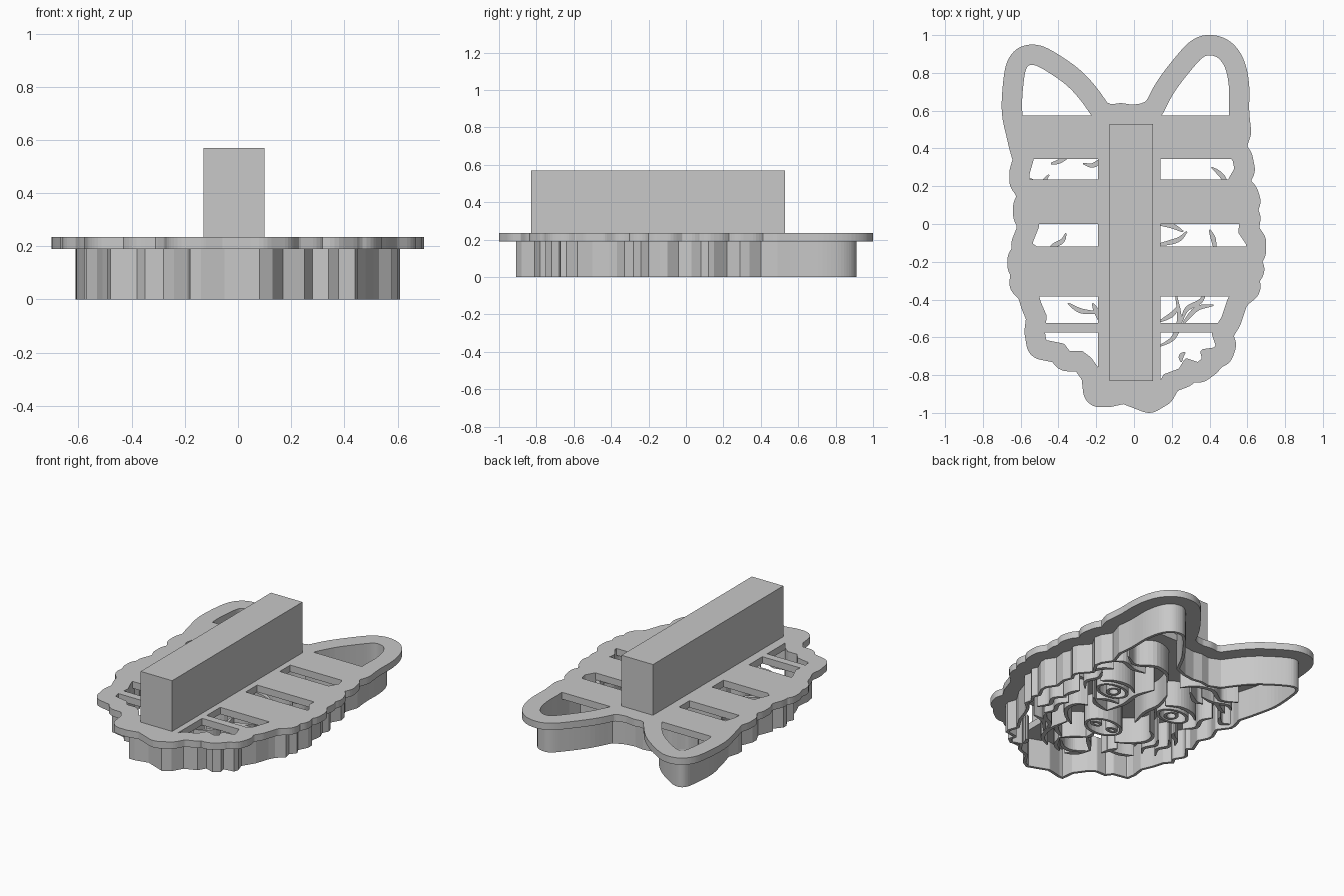
import bpy, bmesh
from math import sin, cos, pi, atan2, ceil
from mathutils import Vector
from mathutils.geometry import intersect_point_line, delaunay_2d_cdt

cube = bpy.data.objects.get("Cube")
if cube:
    bpy.data.objects.remove(cube)

grey = bpy.data.materials.new("grey plastic")
grey.use_nodes = True
grey.diffuse_color = (0.58, 0.58, 0.58, 1)
grey.node_tree.nodes["Principled BSDF"].inputs["Base Color"].default_value = grey.diffuse_color

FLANGE_LOW, FLANGE_TOP, HANDLE_TOP = 0.19, 0.235, 0.57


def points(*pairs):
    """Hundredths to vectors."""
    return [Vector(p) / 100 for p in pairs]


def edges_of(loop):
    return zip(loop, loop[1:] + loop[:1])


def smooth(pts, steps=5):
    """Open Catmull-Rom path through the points."""
    ext = [2 * pts[0] - pts[1]] + pts + [2 * pts[-1] - pts[-2]]
    out = []
    for a, b, c, d in zip(ext, ext[1:], ext[2:], ext[3:]):
        for i in range(steps):
            t = i / steps
            out.append(0.5 * (2 * b + (c - a) * t + (2 * a - 5 * b + 4 * c - d) * t ** 2
                              + (3 * b - a - 3 * c + d) * t ** 3))
    return out + [pts[-1]]


def distance(p, loop):
    best = 9
    for a, b in edges_of(loop):
        t = intersect_point_line(p, a, b)[1]
        best = min(best, (p - a.lerp(b, min(max(t, 0), 1))).length)
    return best


def offset(loop, d):
    """Round offset of a clockwise loop: outward for d > 0, inward for d < 0."""
    out, n = [], len(loop)
    for i, b in enumerate(loop):
        a, c = loop[i - 1], loop[(i + 1) % n]
        before, after = b - a, c - b
        start = atan2(before.x, -before.y)
        sweep = (atan2(after.x, -after.y) - start + pi) % (2 * pi) - pi
        arc = max(1, ceil(abs(sweep) / 0.2))
        for k in range(arc + 1):
            ang = start + sweep * k / arc
            out.append(b + d * Vector((cos(ang), sin(ang))))
        side = d * Vector((-after.y, after.x)).normalized()
        steps = ceil(after.length / 0.01)
        out += [b.lerp(c, k / steps) + side for k in range(1, steps)]
    kept = []
    for p in out:
        if distance(p, loop) > abs(d) - 0.0005 and (not kept or (p - kept[-1]).length > 0.002):
            kept.append(p)
    return kept


def clip(loop, axis, limit, sign):
    """Keep the part of a loop on one side of an axis line."""
    out = []
    for a, b in edges_of(loop):
        da, db = sign * (a[axis] - limit), sign * (b[axis] - limit)
        if da >= 0:
            out.append(a)
        if da * db < 0:
            out.append(a.lerp(b, da / (da - db)))
    return out


def inside(p, loops):
    """Even-odd test, so inner loops count as holes."""
    odd = False
    for loop in loops:
        for a, b in edges_of(loop):
            if (a.y > p.y) != (b.y > p.y):
                odd ^= p.x < a.x + (b.x - a.x) * (p.y - a.y) / (b.y - a.y)
    return odd


def plate(name, loops, low, high):
    """Extruded flat shape; inner loops become holes."""
    verts, edges = [], []
    for loop in loops:
        first, n = len(verts), len(loop)
        verts += loop
        edges += [(first + i, first + (i + 1) % n) for i in range(n)]
    flat, _, tris = delaunay_2d_cdt(verts, edges, [], 0, 0.00001)[:3]
    bm = bmesh.new()
    corners = [bm.verts.new((p.x, p.y, low)) for p in flat]
    for tri in tris:
        if inside(sum((flat[i] for i in tri), Vector((0, 0))) / 3, loops):
            bm.faces.new([corners[i] for i in tri])
    bmesh.ops.delete(bm, geom=[v for v in bm.verts if not v.link_faces], context='VERTS')
    grown = bmesh.ops.extrude_face_region(bm, geom=bm.faces[:], use_keep_orig=True)["geom"]
    top = [v for v in grown if isinstance(v, bmesh.types.BMVert)]
    bmesh.ops.translate(bm, verts=top, vec=(0, 0, high - low))
    bmesh.ops.recalc_face_normals(bm, faces=bm.faces)
    mesh = bpy.data.meshes.new(name)
    bm.to_mesh(mesh)
    bm.free()
    mesh.materials.append(grey)
    bpy.context.collection.objects.link(bpy.data.objects.new(name, mesh))


def oval(x, y, rx, ry):
    return [Vector((x + rx * cos(a * pi / 12), y + ry * sin(a * pi / 12))) for a in range(24)]


def ring(name, x, y, rx, ry):
    plate(name, [oval(x, y, rx, ry), oval(x, y, rx - 0.018, ry - 0.018)], 0.02, FLANGE_LOW)


def stroke(name, *pairs):
    """Thin upright blade along a smooth path, tapering at both ends."""
    path, left, right = smooth(points(*pairs)), [], []
    for i, p in enumerate(path):
        along = (path[min(i + 1, len(path) - 1)] - path[max(i - 1, 0)]).normalized()
        width = 0.004 + 0.009 * sin(pi * i / (len(path) - 1))
        side = Vector((-along.y, along.x)) * width
        left.append(p + side)
        right.append(p - side)
    plate(name, [left + right[::-1]], 0.02, FLANGE_LOW)


# Head outline, clockwise: ears are smooth, fur is jagged
right_ear = smooth(points((13, 58), (20, 71), (30, 84), (36, 90), (41, 91), (46, 89),
                          (50, 83), (52, 73), (52, 60), (53, 49)))
right_cheek = points((50, 40), (54, 34), (55, 29), (51, 22), (57, 15), (58, 12),
                     (56, 8), (58, 3), (57, -4), (61, -10), (61, -14), (58, -20), (60, -24),
                     (57, -28), (58, -33), (53, -37), (51, -41), (48, -50), (43, -58))
chin = points((45, -64), (44, -67), (37, -68), (38, -72), (34, -75), (28, -73), (25, -78),
              (17, -81), (13, -88), (8, -91), (-5, -86), (-14, -88), (-18, -88), (-19, -79),
              (-24, -72), (-28, -69), (-35, -69), (-38, -65), (-43, -64), (-48, -63))
left_cheek = points((-49, -57), (-48, -49), (-51, -42), (-53, -35), (-57, -31), (-55, -27),
                    (-58, -22), (-58, -19), (-53, -13), (-56, -11), (-52, -1), (-55, 5),
                    (-55, 9), (-52, 16), (-57, 23), (-57, 27), (-55, 34), (-57, 41))
left_ear = smooth(points((-58, 45), (-61, 60), (-60, 77), (-58, 84), (-54, 86), (-48, 84),
                         (-36, 76), (-28, 68), (-20, 57)))
crown = points((-13, 54), (-7, 55), (-1, 54), (6, 55))
outline = right_ear + right_cheek + chin + left_cheek + left_ear + crown
inner = offset(outline, -0.018)

# Windows left open between the cross bars
windows = []
for y0, y1, right, left in ((0.575, 1, 0, 0), (0.235, 0.345, 0.14, -0.19), (-0.12, 0, 0.14, -0.19),
                            (-0.525, -0.385, 0.14, -0.19), (-1, -0.575, 0.14, -0.19)):
    for sign, edge in ((1, right), (-1, left)):
        windows.append(clip(clip(clip(inner, 0, edge, sign), 1, y0, 1), 1, y1, -1))

plate("flange", [offset(outline, 0.09)] + windows, FLANGE_LOW, FLANGE_TOP)
plate("cutting_wall", [outline, inner], 0, FLANGE_LOW)
plate("handle", [points((-13, -83), (-13, 53), (10, 53), (10, -83))], FLANGE_TOP, HANDLE_TOP)

# Face, mirrored about the middle of the head
MID = 0.01
for side, s in (("left", 1), ("right", -1)):
    def blade(name, *pairs):
        stroke(side + name, *[(100 * MID + s * x, y) for x, y in pairs])

    ring(side + "_eye", MID + s * 0.235, 0.09, 0.11, 0.075)
    ring(side + "_pupil", MID + s * 0.225, 0.09, 0.045, 0.045)
    ring(side + "_nostril", MID + s * 0.06, -0.27, 0.04, 0.028)
    blade("_mouth", (0, -43), (6, -48), (12, -54))
    blade("_muzzle", (24, -13), (30, -17), (31, -24), (26, -31), (17, -37))
    blade("_nose_bridge", (11, -11), (8, 2), (9, 14), (5, 26))
    blade("_eye_patch", (38, 1), (43, 8), (40, 16), (43, 23))
    blade("_brow", (12, 16), (20, 20), (30, 19), (37, 14))
    blade("_forehead", (5, 38), (11, 45), (22, 48), (33, 42), (43, 47))
    blade("_temple", (22, 38), (31, 37), (40, 40), (46, 37))
    blade("_cheek_fur", (40, -14), (45, -20), (42, -27), (46, -34))
    blade("_jaw_fur", (35, -18), (38, -24), (35, -31), (38, -37))
    blade("_chin_fur", (2, -66), (8, -62), (12, -54))
ring("nose", MID, -0.275, 0.13, 0.09)
stroke("nose_groove", (1, -37), (0, -40), (1, -44))
stroke("lower_lip", (-9, -56), (-3, -61), (4, -61), (10, -56))

# Loose tufts of fur
tufts = (
    [(-44, 32), (-40, 33), (-35, 36), (-30, 38)], [(-27, 32), (-22, 31), (-17, 34), (-12, 38)],
    [(-55, 24), (-50, 21), (-45, 26)], [(41, 30), (45, 27), (48, 23), (49, 16)],
    [(12, 0), (20, -1), (26, -4)], [(12, -11), (18, -10), (24, -8), (28, -4)],
    [(40, -3), (42, -8), (43, -14)], [(-36, -5), (-38, -9), (-43, -12), (-46, -17)],
    [(-35, -42), (-28, -46), (-18, -47)], [(-22, -42), (-20, -46), (-18, -52)],
    [(13, -65), (21, -60), (24, -50), (22, -36)], [(13, -52), (20, -48), (23, -44)],
    [(25, -52), (28, -45), (35, -41), (38, -36)], [(25, -54), (33, -45), (42, -43)],
    [(25, -73), (25, -70), (27, -68)])
for i, tuft in enumerate(tufts):
    stroke("fur_tuft_" + str(i + 1), *tuft)
